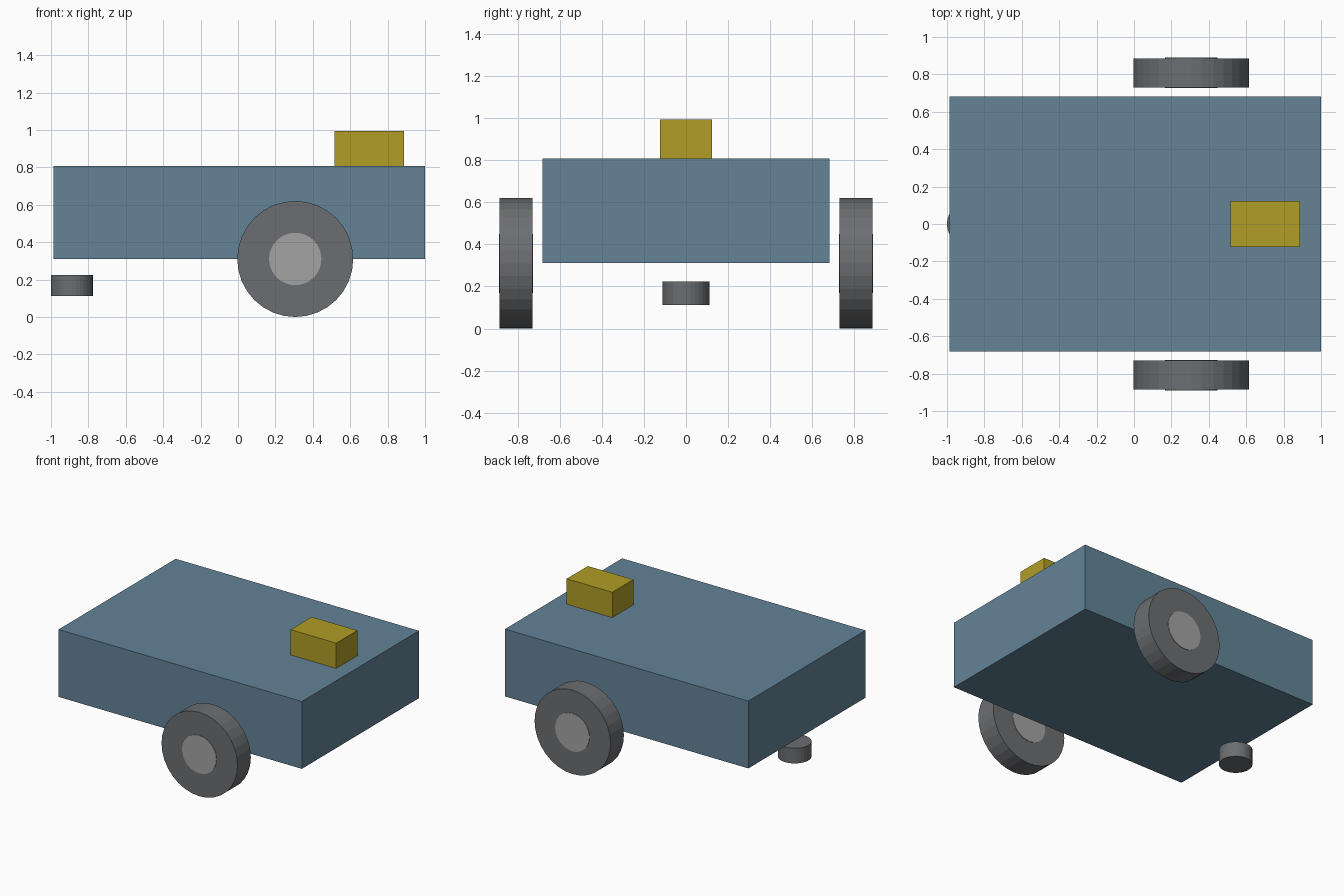
import bpy
from math import pi

if "Cube" in bpy.data.objects:
    bpy.data.objects.remove(bpy.data.objects["Cube"])


def material(name, rgb):
    m = bpy.data.materials.new(name)
    m.diffuse_color = (*rgb, 1)
    m.use_nodes = True
    m.node_tree.nodes["Principled BSDF"].inputs["Base Color"].default_value = m.diffuse_color
    return m


BLUE = material("body blue", (0.125, 0.23, 0.31))
YELLOW = material("sensor yellow", (0.44, 0.34, 0.02))
DARK = material("tyre grey", (0.15, 0.155, 0.165))
LIGHT = material("hub grey", (0.37, 0.37, 0.37))


def finish(name, mat):
    ob = bpy.context.object
    ob.name = ob.data.name = name
    ob.data.materials.append(mat)
    return ob


def box(name, centre, size, mat):
    bpy.ops.mesh.primitive_cube_add(size=1, location=centre)
    ob = finish(name, mat)
    ob.scale = size
    bpy.ops.object.transform_apply(location=False, rotation=False, scale=True)
    return ob


def cylinder(name, centre, radius, depth, mat, rot=(0, 0, 0)):
    bpy.ops.mesh.primitive_cylinder_add(vertices=32, radius=radius, depth=depth,
                                        location=centre, rotation=rot)
    return finish(name, mat)


# Body and the sensor block resting on it
box("chassis", (0.006, 0, 0.559), (1.987, 1.366, 0.497), BLUE)
box("sensor_block", (0.702, 0, 0.901), (0.372, 0.246, 0.187), YELLOW)

# Drive wheels with hubs standing slightly proud on both faces
for side, y in (("right", -0.808), ("left", 0.808)):
    axle = (pi / 2, 0, 0)
    cylinder(side + "_wheel", (0.306, y, 0.31), 0.31, 0.156, DARK, axle)
    cylinder(side + "_hub", (0.306, y, 0.31), 0.14, 0.163, LIGHT, axle)

# Rear caster puck
cylinder("rear_caster", (-0.888, 0, 0.168), 0.112, 0.112, DARK)
